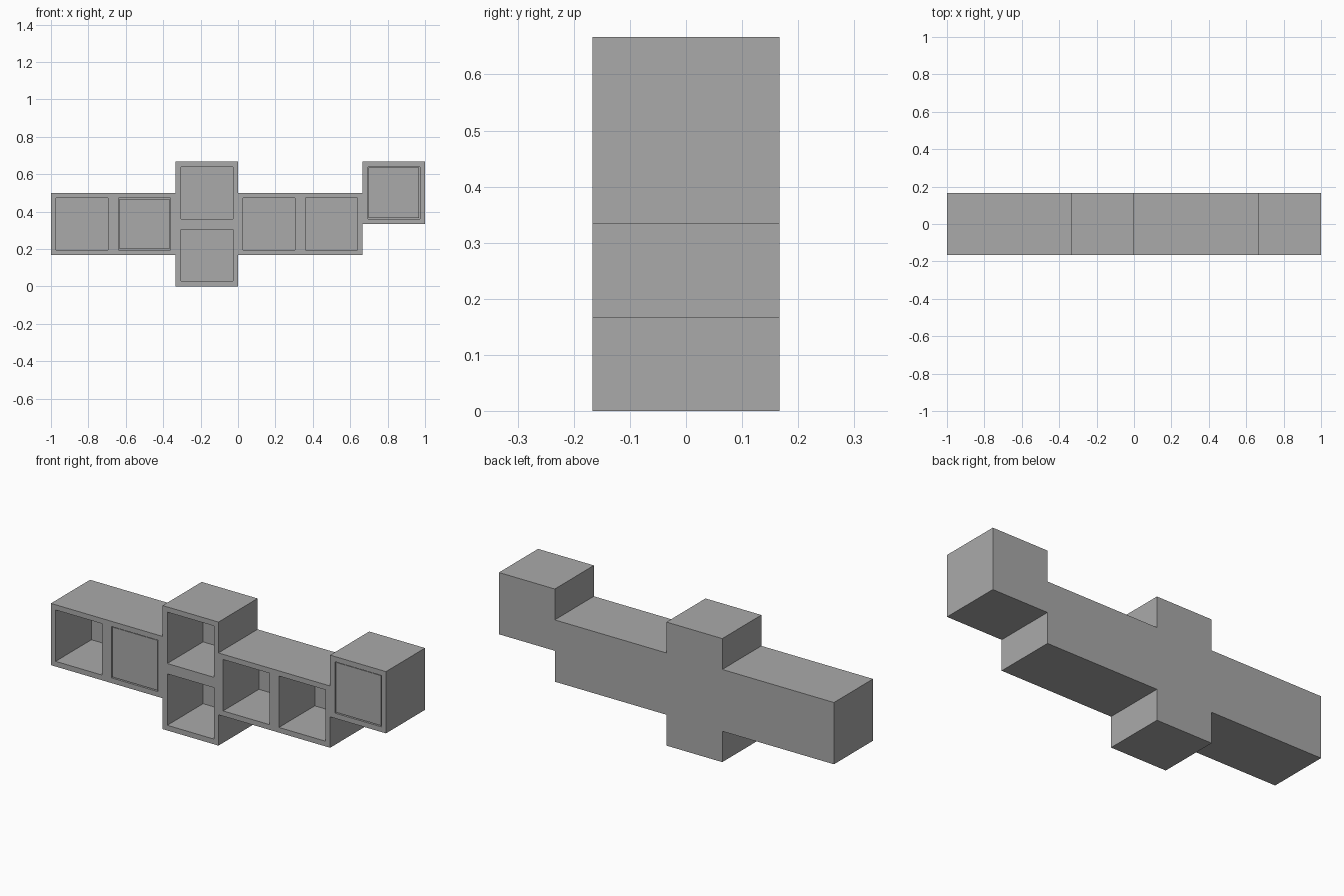
import bpy
import bmesh
from mathutils import Matrix, Vector

if "Cube" in bpy.data.objects:
    bpy.data.objects.remove(bpy.data.objects["Cube"], do_unlink=True)

CELL = 1 / 3        # size of one cubby
HALF = CELL / 2
WALL = 0.028        # board thickness
OPEN = CELL - 2 * WALL
FRONT = -HALF

grey = bpy.data.materials.new("grey board")
grey.use_nodes = True
grey.diffuse_color = (0.4, 0.4, 0.4, 1)
grey.node_tree.nodes["Principled BSDF"].inputs["Base Color"].default_value = (0.4, 0.4, 0.4, 1)


def finish(name, bm):
    bmesh.ops.recalc_face_normals(bm, faces=bm.faces)
    mesh = bpy.data.meshes.new(name)
    bm.to_mesh(mesh)
    bm.free()
    mesh.materials.append(grey)
    obj = bpy.data.objects.new(name, mesh)
    bpy.context.collection.objects.link(obj)
    return obj


def add_box(bm, centre, size):
    matrix = Matrix.Translation(centre) @ Matrix.Diagonal((*size, 1))
    return bmesh.ops.create_cube(bm, size=1, matrix=matrix)["verts"]


# Cubby centres (x, z) in half-cell steps
cells = [(-5, 2), (-3, 2), (-1, 1), (-1, 3), (1, 2), (3, 2), (5, 3)]
door_cells = [(-3, 2), (5, 3)]

# Shelf body: stepped outline pulled through the depth
outline = [(-6, 1), (-2, 1), (-2, 0), (0, 0), (0, 1), (4, 1), (4, 2), (6, 2),
           (6, 4), (4, 4), (4, 3), (0, 3), (0, 4), (-2, 4), (-2, 3), (-6, 3)]
bm = bmesh.new()
face = bm.faces.new([bm.verts.new((x * HALF, FRONT, z * HALF)) for x, z in outline])
pulled = bmesh.ops.extrude_face_region(bm, geom=[face])["geom"]
bmesh.ops.translate(bm, vec=Vector((0, CELL, 0)),
                    verts=[v for v in pulled if isinstance(v, bmesh.types.BMVert)])
body = finish("shelf_body", bm)

# Cut the cubby hollows, leaving a back board
bm = bmesh.new()
for x, z in cells:
    add_box(bm, (x * HALF, -WALL, z * HALF), (OPEN, CELL, OPEN))
cutter = finish("hollow_cutter", bm)
cutter.hide_render = True
cut = body.modifiers.new("hollows", 'BOOLEAN')
cut.operation = 'DIFFERENCE'
cut.solver = 'EXACT'
cut.object = cutter
bpy.context.view_layer.objects.active = body
body.select_set(True)
bpy.ops.object.modifier_apply(modifier=cut.name)
bpy.data.objects.remove(cutter, do_unlink=True)

# Doors set just inside their openings
GAP = 0.004
for i, (x, z) in enumerate(door_cells):
    bm = bmesh.new()
    add_box(bm, (x * HALF, FRONT + GAP + WALL / 2, z * HALF),
            (OPEN - 2 * GAP, WALL, OPEN - 2 * GAP))
    finish(f"door_{i + 1}", bm)
